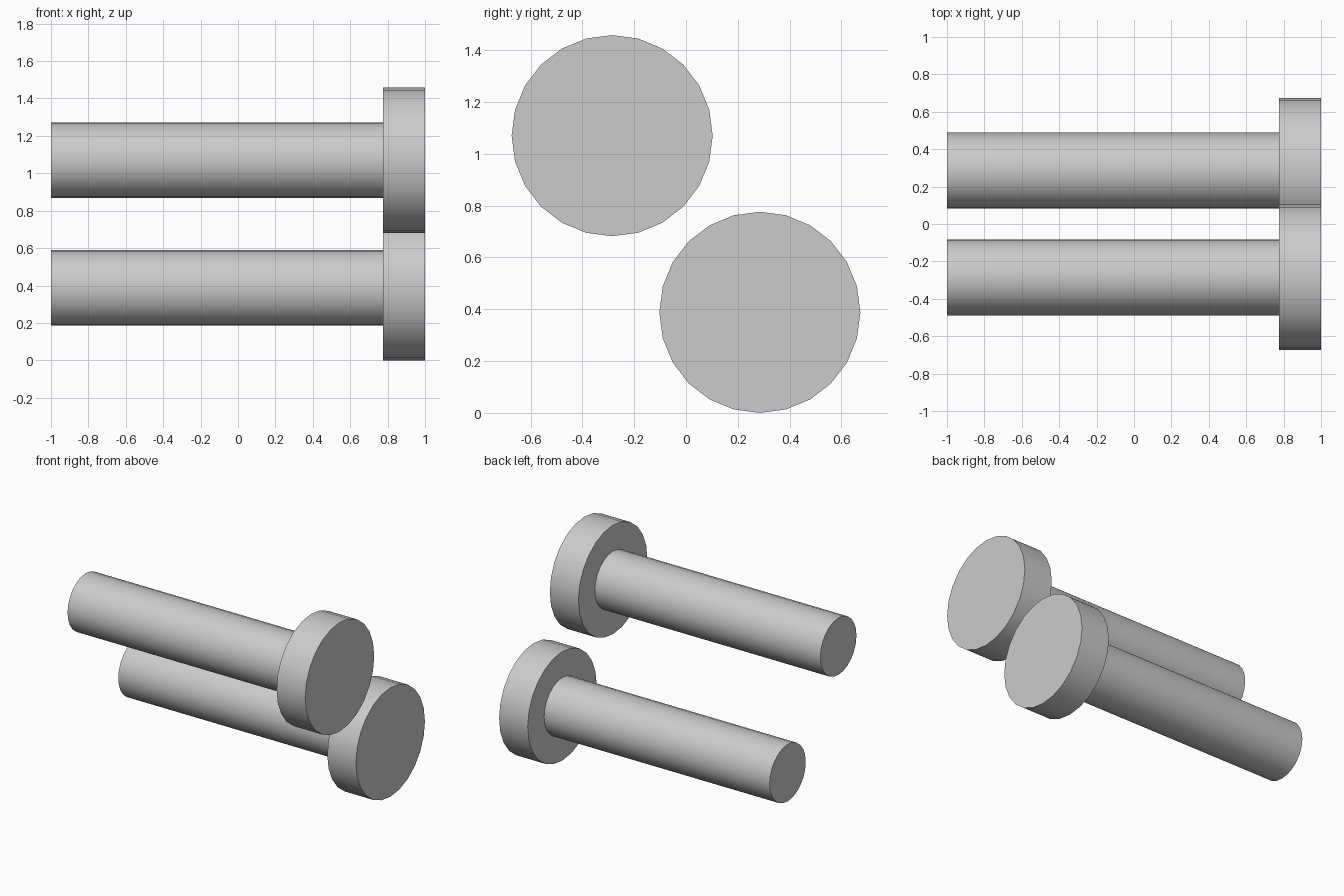
import bpy
import bmesh
import math
from mathutils import Vector

SIDES = 24
SHAFT_R, HEAD_R = 0.203, 0.388
TAIL_X, SHOULDER_X, FACE_X = -1.0, 0.775, 1.0

cube = bpy.data.objects.get("Cube")
if cube:
    bpy.data.objects.remove(cube, do_unlink=True)

# Single plain grey
grey = bpy.data.materials.new("light_grey")
grey.use_nodes = True
colour = (0.6, 0.6, 0.6, 1)
grey.diffuse_color = colour
grey.node_tree.nodes["Principled BSDF"].inputs["Base Color"].default_value = colour


def make_pin(name, y, z):
    """Headed pin along x: a half profile spun about its own axis."""
    profile = [(TAIL_X, 0), (TAIL_X, SHAFT_R), (SHOULDER_X, SHAFT_R),
               (SHOULDER_X, HEAD_R), (FACE_X, HEAD_R), (FACE_X, 0)]
    bm = bmesh.new()
    verts = [bm.verts.new((x, 0, r)) for x, r in profile]
    edges = [bm.edges.new(pair) for pair in zip(verts, verts[1:])]
    bmesh.ops.spin(bm, geom=verts + edges, cent=(0, 0, 0), axis=(1, 0, 0),
                   angle=math.tau, steps=SIDES, use_duplicate=False)
    bmesh.ops.remove_doubles(bm, verts=bm.verts[:], dist=0.0001)
    # Merge the end fans into flat caps
    bmesh.ops.dissolve_limit(bm, angle_limit=0.01, verts=bm.verts[:],
                             edges=bm.edges[:])
    bmesh.ops.recalc_face_normals(bm, faces=bm.faces[:])
    mesh = bpy.data.meshes.new(name)
    bm.to_mesh(mesh)
    bm.free()
    mesh.materials.append(grey)
    pin = bpy.data.objects.new(name, mesh)
    pin.location = Vector((0, y, z))
    bpy.context.collection.objects.link(pin)

    # Smooth barrels with crisp rims
    bpy.ops.object.select_all(action="DESELECT")
    pin.select_set(True)
    bpy.context.view_layer.objects.active = pin
    bpy.ops.object.shade_smooth_by_angle(angle=math.radians(30))
    return pin


# Two staggered pins whose heads nearly touch
make_pin("lower_pin", 0.285, HEAD_R)
make_pin("upper_pin", -0.285, 1.07)
